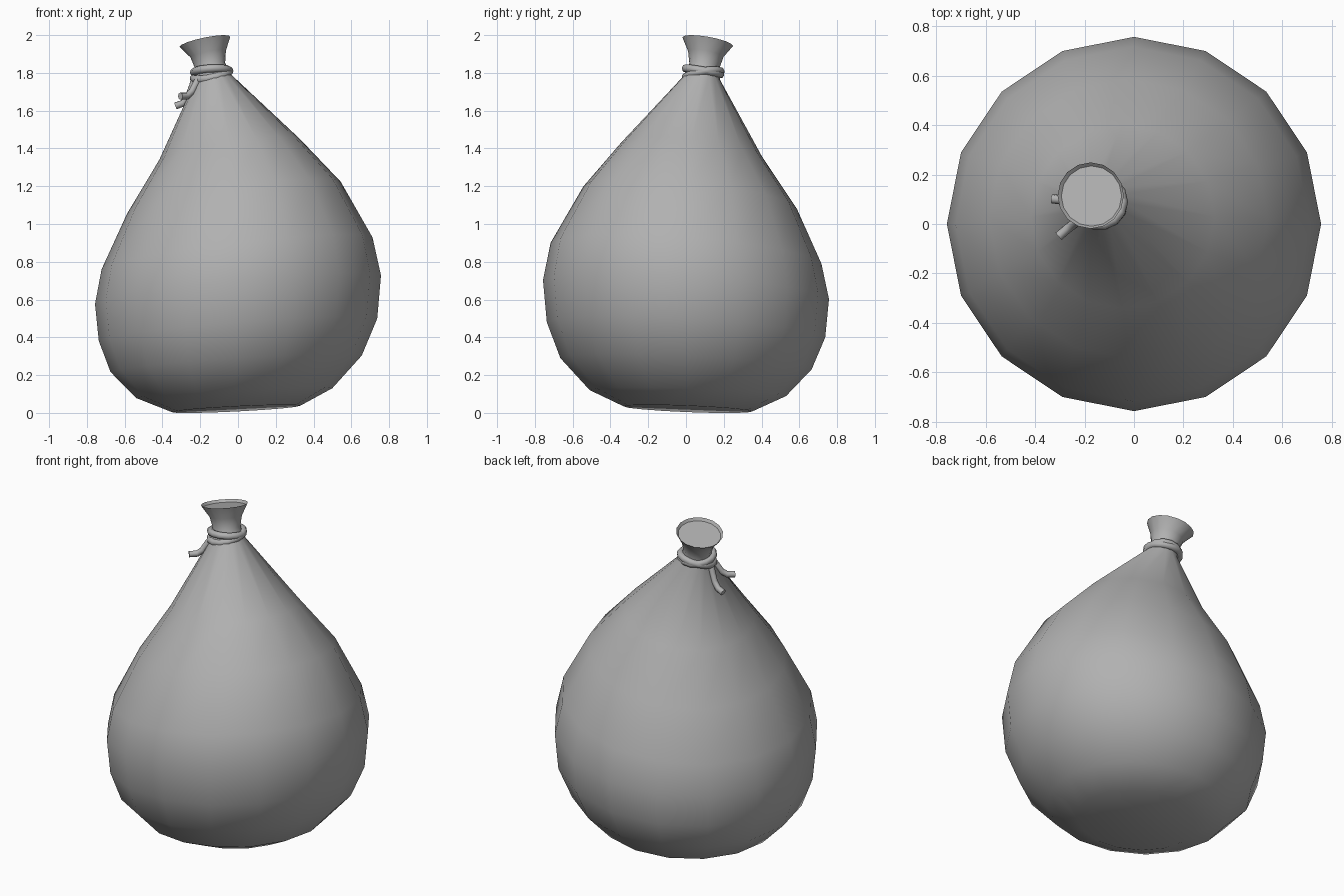
import bpy, bmesh, math
from mathutils import Vector

if "Cube" in bpy.data.objects:
    bpy.data.objects.remove(bpy.data.objects["Cube"])

grey = bpy.data.materials.new("dark_grey")
grey.diffuse_color = (0.44, 0.44, 0.44, 1)
grey.use_nodes = True
grey.node_tree.nodes["Principled BSDF"].inputs["Base Color"].default_value = grey.diffuse_color


def finish(ob, angle):
    ob.data.materials.clear()
    ob.data.materials.append(grey)
    bpy.ops.object.select_all(action='DESELECT')
    bpy.context.view_layer.objects.active = ob
    ob.select_set(True)
    bpy.ops.object.shade_smooth_by_angle(angle=math.radians(angle))


def lofted(name, rings, sides):
    """Skin through tilted rings: (cx, cy, cz, radius, slope_x, slope_y)."""
    bm = bmesh.new()
    loops = []
    for cx, cy, cz, r, sx, sy in rings:
        loop = []
        for i in range(sides):
            a = 2 * math.pi * i / sides
            x, y = r * math.cos(a), r * math.sin(a)
            loop.append(bm.verts.new((cx + x, cy + y, cz + sx * x + sy * y)))
        loops.append(loop)
    for lo, hi in zip(loops, loops[1:]):
        for i in range(sides):
            j = (i + 1) % sides
            bm.faces.new((lo[i], lo[j], hi[j], hi[i]))
    bm.faces.new(loops[0][::-1])
    bm.faces.new(loops[-1])
    me = bpy.data.meshes.new(name)
    bm.to_mesh(me)
    bm.free()
    ob = bpy.data.objects.new(name, me)
    bpy.context.collection.objects.link(ob)
    finish(ob, 50)
    return ob


def rope(name, pts, radius, cyclic=False):
    """Round cord along a path, turned into a mesh."""
    cu = bpy.data.curves.new(name, 'CURVE')
    cu.dimensions = '3D'
    cu.bevel_depth = radius
    cu.bevel_resolution = 2
    cu.use_fill_caps = True
    sp = cu.splines.new('POLY')
    sp.points.add(len(pts) - 1)
    for p, co in zip(sp.points, pts):
        p.co = (*co, 1)
    sp.use_cyclic_u = cyclic
    ob = bpy.data.objects.new(name, cu)
    bpy.context.collection.objects.link(ob)
    bpy.ops.object.select_all(action='DESELECT')
    bpy.context.view_layer.objects.active = ob
    ob.select_set(True)
    bpy.ops.object.convert(target='MESH')
    finish(bpy.context.view_layer.objects.active, 50)


# Leaning sack with gathered neck, flared mouth and shallow dished top
lofted("sack", [
    (-0.01, 0.01, 0.021, 0.34, 0.05, -0.04),
    (-0.02, 0.01, 0.105, 0.52, 0.05, -0.03),
    (-0.01, 0.00, 0.26, 0.665, 0.065, -0.045),
    (0.00, 0.00, 0.44, 0.737, 0.08, -0.055),
    (0.00, 0.00, 0.652, 0.757, 0.10, -0.066),
    (-0.005, 0.00, 0.845, 0.717, 0.118, -0.077),
    (-0.022, 0.022, 1.14, 0.565, 0.15, -0.105),
    (-0.045, 0.03, 1.395, 0.372, 0.15, -0.10),
    (-0.132, 0.085, 1.775, 0.095, 0.18, -0.12),
    (-0.148, 0.098, 1.84, 0.080, 0.18, -0.14),
    (-0.158, 0.105, 1.90, 0.094, 0.19, -0.16),
    (-0.175, 0.115, 1.965, 0.134, 0.20, -0.17),
    (-0.172, 0.113, 1.950, 0.122, 0.20, -0.17),
], 16)

# Two crossing rope turns round the neck
for n, (z, sx, sy, r) in enumerate([(1.79, 0.20, 0.17, 0.095),
                                    (1.808, 0.05, -0.17, 0.094)]):
    c = Vector((-0.14, 0.09, z))
    ring = []
    for i in range(14):
        a = 2 * math.pi * i / 14
        x, y = r * math.cos(a), r * math.sin(a)
        ring.append(c + Vector((x, y, sx * x + sy * y)))
    rope(f"rope_turn_{n + 1}", ring, 0.021, True)

# Loose rope ends
rope("rope_end_front", [(-0.20, 0.03, 1.78), (-0.222, 0.018, 1.745),
                        (-0.245, 0.0, 1.70), (-0.27, -0.02, 1.678),
                        (-0.305, -0.05, 1.677)], 0.019)
rope("rope_end_side", [(-0.225, 0.08, 1.78), (-0.243, 0.086, 1.725),
                       (-0.262, 0.092, 1.675), (-0.29, 0.097, 1.64),
                       (-0.33, 0.102, 1.625)], 0.019)
